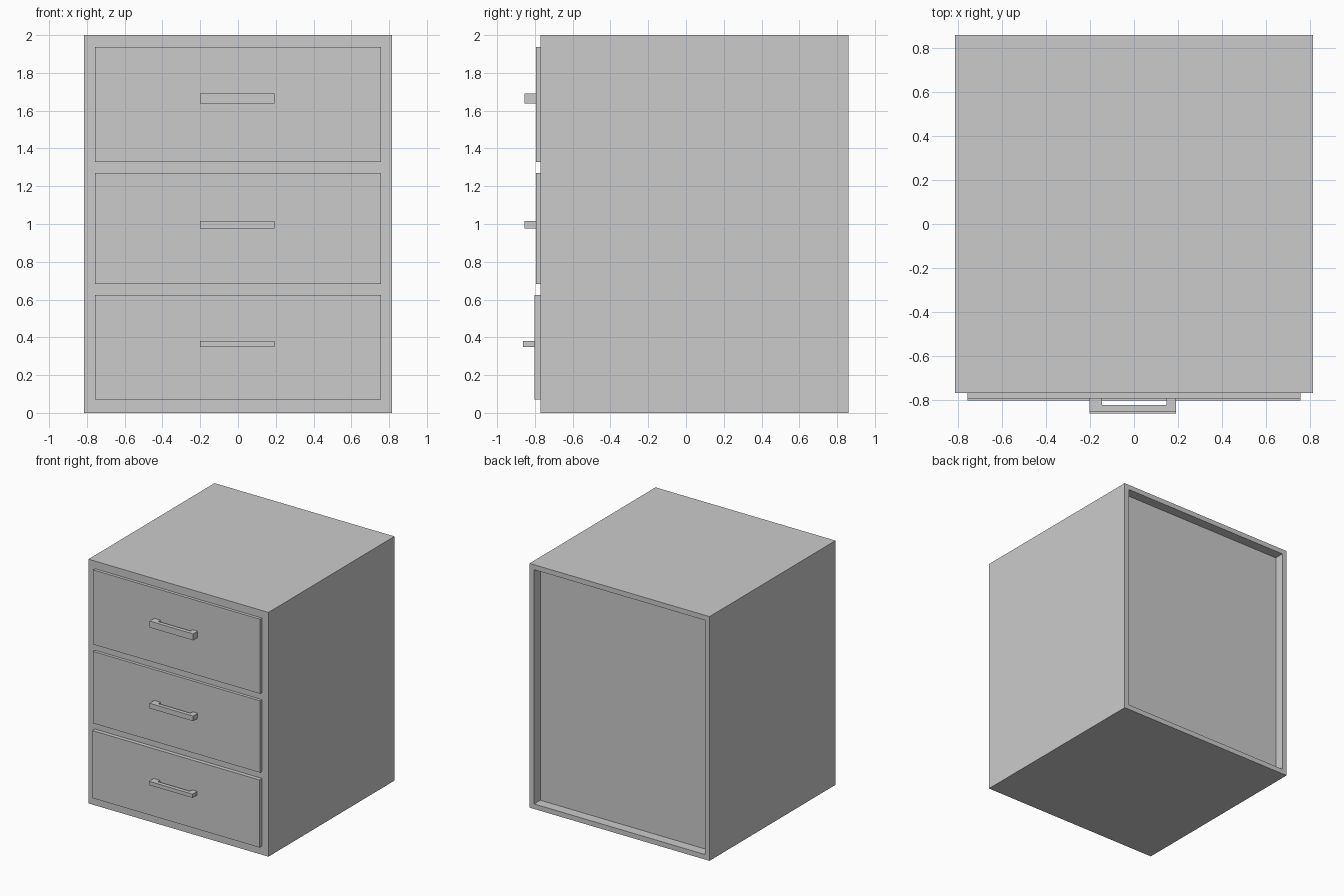
import bpy
import bmesh

if "Cube" in bpy.data.objects:
    bpy.data.objects.remove(bpy.data.objects["Cube"])

W, FRONT, BACK = 0.815, -0.77, 0.86


def make_object(name, bm):
    bmesh.ops.recalc_face_normals(bm, faces=bm.faces)
    mesh = bpy.data.meshes.new(name)
    bm.to_mesh(mesh)
    bm.free()
    obj = bpy.data.objects.new(name, mesh)
    bpy.context.collection.objects.link(obj)
    return obj


def box_bmesh(x0, x1, y0, y1, z0, z1):
    bm = bmesh.new()
    bmesh.ops.create_cube(bm, size=1)
    for v in bm.verts:
        v.co = (x1 if v.co.x > 0 else x0,
                y1 if v.co.y > 0 else y0,
                z1 if v.co.z > 0 else z0)
    return bm


# Cabinet body with a recessed back panel
bm = box_bmesh(-W, W, FRONT, BACK, 0, 2)
back = max(bm.faces, key=lambda f: f.calc_center_median().y)
bmesh.ops.inset_region(bm, faces=[back], thickness=0.058)
ring = bmesh.ops.extrude_face_region(bm, geom=[back])
panel = [g for g in ring["geom"] if isinstance(g, bmesh.types.BMVert)]
bmesh.ops.translate(bm, verts=panel, vec=(0, -0.08, 0))
if back.is_valid:
    bmesh.ops.delete(bm, geom=[back], context='FACES')
make_object("cabinet_body", bm)


# U-shaped handle profile seen from above, extruded upwards
def handle(name, y, depth, z0, z1):
    profile = [(-0.202, y), (-0.202, y - depth), (0.192, y - depth), (0.192, y),
               (0.147, y), (0.147, y - depth + 0.032),
               (-0.145, y - depth + 0.032), (-0.145, y)]
    bm = bmesh.new()
    face = bm.faces.new([bm.verts.new((px, py, z0)) for px, py in profile])
    top = bmesh.ops.extrude_face_region(bm, geom=[face])
    verts = [g for g in top["geom"] if isinstance(g, bmesh.types.BMVert)]
    bmesh.ops.translate(bm, verts=verts, vec=(0, 0, z1 - z0))
    make_object(name, bm)


# Drawers: name, front plane, bottom, top, handle bottom, handle top
for name, y, z0, z1, h0, h1 in (
        ("bottom", -0.803, 0.072, 0.625, 0.35, 0.381),
        ("middle", -0.795, 0.682, 1.27, 0.975, 1.017),
        ("top", -0.795, 1.328, 1.938, 1.637, 1.69)):
    make_object(name + "_drawer", box_bmesh(-0.757, 0.757, y, FRONT + 0.02, z0, z1))
    handle(name + "_handle", y, -0.06 * -1, h0, h1)
